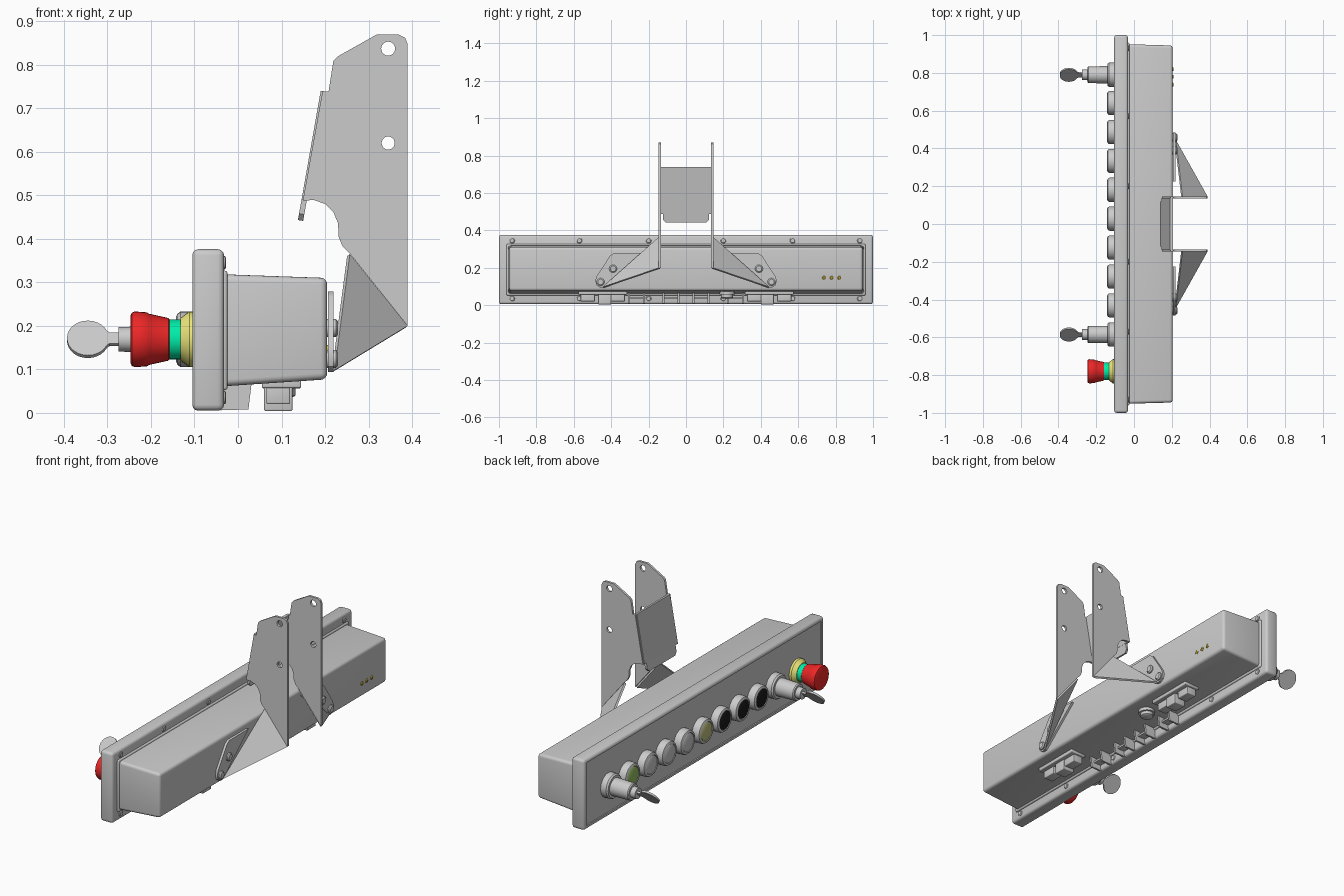
import bpy, bmesh
from math import radians, sin, cos, pi
from mathutils import Vector, Matrix

if "Cube" in bpy.data.objects:
    bpy.data.objects.remove(bpy.data.objects["Cube"])


def mat(name, rgb):
    m = bpy.data.materials.new(name)
    m.diffuse_color = (*rgb, 1)
    m.use_nodes = True
    m.node_tree.nodes["Principled BSDF"].inputs["Base Color"].default_value = m.diffuse_color
    return m


RED, YELLOW = mat("red", (0.85, 0.02, 0.02)), mat("yellow", (0.85, 0.8, 0.2))
GREEN, BLACK = mat("green", (0.0, 0.85, 0.4)), mat("black", (0.01, 0.01, 0.01))
LENS_GREEN, LENS_YELLOW = mat("lens_green", (0.3, 0.5, 0.12)), mat("lens_yellow", (0.5, 0.5, 0.2))
GOLD = mat("gold", (0.7, 0.5, 0.05))


def finish(name, bm, material=None):
    bmesh.ops.recalc_face_normals(bm, faces=bm.faces)
    me = bpy.data.meshes.new(name)
    bm.to_mesh(me)
    bm.free()
    ob = bpy.data.objects.new(name, me)
    bpy.context.collection.objects.link(ob)
    if material:
        me.materials.append(material)
    return ob


def lathe(name, profile, y, z, material=None, x0=0, n=32, axis='X'):
    """Solid of revolution; profile is (distance along axis, radius)."""
    bm = bmesh.new()
    rings = []
    for d, r in profile:
        ring = []
        for i in range(n):
            a = 2 * pi * i / n
            p = (x0 + d, y + r * cos(a), z + r * sin(a)) if axis == 'X' else \
                (x0 + r * cos(a), y + r * sin(a), z + d)
            ring.append(bm.verts.new(p))
        rings.append(ring)
    for a, b in zip(rings, rings[1:]):
        for i in range(n):
            bm.faces.new((a[i], a[(i + 1) % n], b[(i + 1) % n], b[i]))
    bm.faces.new(rings[0])
    bm.faces.new(rings[-1])
    return finish(name, bm, material)


def prism(name, pts, offset, bevel=0, segs=3):
    """Polygon in 3D pushed along an offset vector."""
    bm = bmesh.new()
    off = Vector(offset)
    a = [bm.verts.new(p) for p in pts]
    b = [bm.verts.new(Vector(p) + off) for p in pts]
    bm.faces.new(a)
    bm.faces.new(b)
    for i in range(len(a)):
        j = (i + 1) % len(a)
        bm.faces.new((a[i], a[j], b[j], b[i]))
    bmesh.ops.recalc_face_normals(bm, faces=bm.faces)
    if bevel:
        bmesh.ops.bevel(bm, geom=bm.edges[:], offset=bevel, segments=segs, profile=0.5, affect='EDGES')
    return finish(name, bm)


def box(name, x0, x1, y0, y1, z0, z1, bevel=0):
    return prism(name, [(x0, y0, z0), (x1, y0, z0), (x1, y0, z1), (x0, y0, z1)], (0, y1 - y0, 0), bevel)


def sheet(name, outline, holes, thick, y):
    """Flat plate in the xz plane with round holes."""
    cu = bpy.data.curves.new(name, 'CURVE')
    cu.dimensions, cu.fill_mode, cu.extrude = '2D', 'BOTH', thick / 2
    loops = [outline] + [[(cx + r * cos(i * pi / 12), cz + r * sin(i * pi / 12)) for i in range(24)]
                         for cx, cz, r in holes]
    for loop in loops:
        s = cu.splines.new('POLY')
        s.points.add(len(loop) - 1)
        for p, q in zip(s.points, loop):
            p.co = (*q, 0, 1)
        s.use_cyclic_u = True
    tmp = bpy.data.objects.new(name + "_curve", cu)
    bpy.context.collection.objects.link(tmp)
    me = bpy.data.meshes.new_from_object(tmp.evaluated_get(bpy.context.evaluated_depsgraph_get()))
    bpy.data.objects.remove(tmp)
    me.transform(Matrix.Translation((0, y, 0)) @ Matrix.Rotation(radians(90), 4, 'X'))
    ob = bpy.data.objects.new(name, me)
    bpy.context.collection.objects.link(ob)


# Front flange with shallow recessed face
flange = box("front_flange", -0.105, -0.032, -1, 1, 0.005, 0.376, 0.014)
bm = bmesh.new()
bm.from_mesh(flange.data)
face = min(bm.faces, key=lambda f: f.calc_center_median().x - f.calc_area())
bmesh.ops.inset_region(bm, faces=[face], thickness=0.008)
bmesh.ops.inset_region(bm, faces=[face], thickness=0.002, depth=-0.005)
bm.to_mesh(flange.data)
bm.free()

# Tapered housing behind the flange
bm = bmesh.new()
bmesh.ops.create_cube(bm, size=1)
for v in bm.verts:
    back = v.co.x > 0
    v.co = (0.205 if back else -0.05,
            (0.945 if back else 0.952) * (1 if v.co.y > 0 else -1),
            (0.31 if back else 0.319) if v.co.z > 0 else (0.077 if back else 0.06))
bmesh.ops.bevel(bm, geom=bm.edges[:], offset=0.015, segments=4, profile=0.5, affect='EDGES')
finish("housing", bm)
box("housing_foot", -0.04, -0.024, -0.96, 0.96, 0.052, 0.327, 0.007)

# Screws on the back of the flange
for y in (-0.93, -0.57, -0.2, 0.2, 0.57, 0.93):
    for z in (0.035, 0.345):
        lathe("flange_screw", [(-0.04, 0.015), (-0.03, 0.015), (-0.027, 0.011)], y, z, n=16)

# Row of push buttons
ZC = 0.169
lenses = [LENS_GREEN, None, None, None, LENS_YELLOW, BLACK, BLACK, BLACK]
for i, lens in enumerate(lenses):
    y = 0.64 - i * 0.153
    lathe("button_ring", [(-0.095, 0.064), (-0.13, 0.064), (-0.138, 0.06), (-0.142, 0.052),
                          (-0.142, 0.049), (-0.136, 0.048)], y, ZC)
    lathe("button_lens", [(-0.13, 0.047), (-0.14, 0.047), (-0.143, 0.042)], y, ZC, lens)

# Key switches with key
for y in (0.79, -0.585):
    lathe("key_switch", [(-0.095, 0.064), (-0.132, 0.064), (-0.14, 0.058), (-0.14, 0.046), (-0.242, 0.044),
                         (-0.247, 0.04), (-0.247, 0.029), (-0.275, 0.028)], y, ZC)
    tilt = Matrix.Translation((0, y, ZC)) @ Matrix.Rotation(radians(50), 4, 'X')
    outline = [(-0.345 + 0.048 * cos(a), 0.052 * sin(a)) for a in [radians(25 + 310 * i / 24) for i in range(25)]]
    outline += [(-0.295, -0.016), (-0.265, -0.016), (-0.265, 0.016), (-0.295, 0.016)]
    key = prism("key", [(px, py, -0.005) for px, py in outline], (0, 0, 0.01))
    key.data.transform(tilt)

# Emergency stop
EY = -0.78
lathe("stop_collar", [(-0.095, 0.064), (-0.112, 0.064), (-0.132, 0.049)], EY, ZC, YELLOW)
lathe("stop_sleeve", [(-0.13, 0.046), (-0.16, 0.046)], EY, ZC, GREEN)
lathe("stop_knob", [(-0.156, 0.044), (-0.16, 0.049), (-0.205, 0.059), (-0.209, 0.062), (-0.237, 0.064),
                    (-0.244, 0.061), (-0.247, 0.054)], EY, ZC, RED)

# Indicator lamps on the back
for y in (0.738, 0.779, 0.82):
    lathe("lamp", [(0.198, 0.01), (0.207, 0.01), (0.21, 0.006)], y, 0.146, GOLD, n=16)

# Underside connectors, cable gland and clips
for s in (-1, 1):
    box("connector_flange", 0.055, 0.145, s * 0.445 - 0.13, s * 0.445 + 0.13, 0.057, 0.08, 0.004)
    box("connector", 0.06, 0.125, s * 0.435 - 0.035, s * 0.435 + 0.035, 0.004, 0.07, 0.004)
    for c in (0.365, 0.525):
        box("connector_side", 0.065, 0.12, s * c - 0.038, s * c + 0.038, 0.02, 0.07, 0.004)
    for c in (0.08, 0.265):
        for d in (-0.04, 0.04):
            prism("clip", [(-0.04, s * c + d - 0.005, 0.006), (0.024, s * c + d - 0.005, 0.008),
                           (0.032, s * c + d - 0.005, 0.075), (-0.04, s * c + d - 0.005, 0.075)], (0, 0.01, 0))
        box("clip_web", -0.04, 0.01, s * c - 0.04, s * c + 0.04, 0.035, 0.045)
lathe("cable_gland", [(0.08, 0.042), (0.056, 0.042), (0.056, 0.032), (0.04, 0.032), (0.036, 0.026)],
      0.22, 0, x0=0.1, axis='Z')

# Mounting bracket, both sides
arm = [(0.39, 0.2), (0.39, 0.847), (0.384, 0.862), (0.37, 0.869), (0.318, 0.869), (0.229, 0.819), (0.219, 0.808),
       (0.208, 0.738), (0.194, 0.738), (0.149, 0.488), (0.175, 0.489), (0.2, 0.48), (0.219, 0.462), (0.23, 0.435),
       (0.231, 0.405), (0.24, 0.383), (0.258, 0.365)]
for s in (-1, 1):
    sheet("bracket_arm", arm, [(0.345, 0.837, 0.016), (0.345, 0.62, 0.015)], 0.012, s * 0.14)
    a, b, c = (Vector((0.257, s * 0.145, 0.365)), Vector((0.39, s * 0.145, 0.2)), Vector((0.222, s * 0.445, 0.098)))
    n = (b - a).cross(c - a).normalized()
    prism("bracket_wing", [a, b, c], n * 0.01 * (-1 if n.x > 0 else 1))
    tab = [(0.225, 0.279), (0.385, 0.279), (0.405, 0.266), (0.478, 0.155), (0.485, 0.13), (0.478, 0.107),
           (0.46, 0.094), (0.435, 0.095)]
    prism("bracket_tab", [(0.207, s * y, z) for y, z in tab], (0.012, 0, 0))
    for y, z in ((0.39, 0.195), (0.457, 0.124)):
        lathe("bracket_bolt", [(0.2, 0.021), (0.225, 0.021), (0.23, 0.015)], s * y, z, n=20)

# Sloped web joining the two arms, with narrower lower lip
prism("bracket_web", [(0.19, -0.138, 0.74), (0.203, -0.138, 0.738), (0.159, -0.138, 0.488), (0.146, -0.138, 0.49)],
      (0, 0.276, 0))
lip = [(0.122, 0.49), (0.122, 0.458), (0.108, 0.443)]
lip += [(-y, z) for y, z in reversed(lip)]
prism("bracket_lip", [(0.146 + (z - 0.49) * 0.178, y, z) for y, z in lip], (0.012, 0, -0.002))

# Smooth rounded surfaces, keep hard edges
bpy.ops.object.select_all(action='SELECT')
bpy.context.view_layer.objects.active = flange
bpy.ops.object.shade_smooth_by_angle(angle=radians(35))
